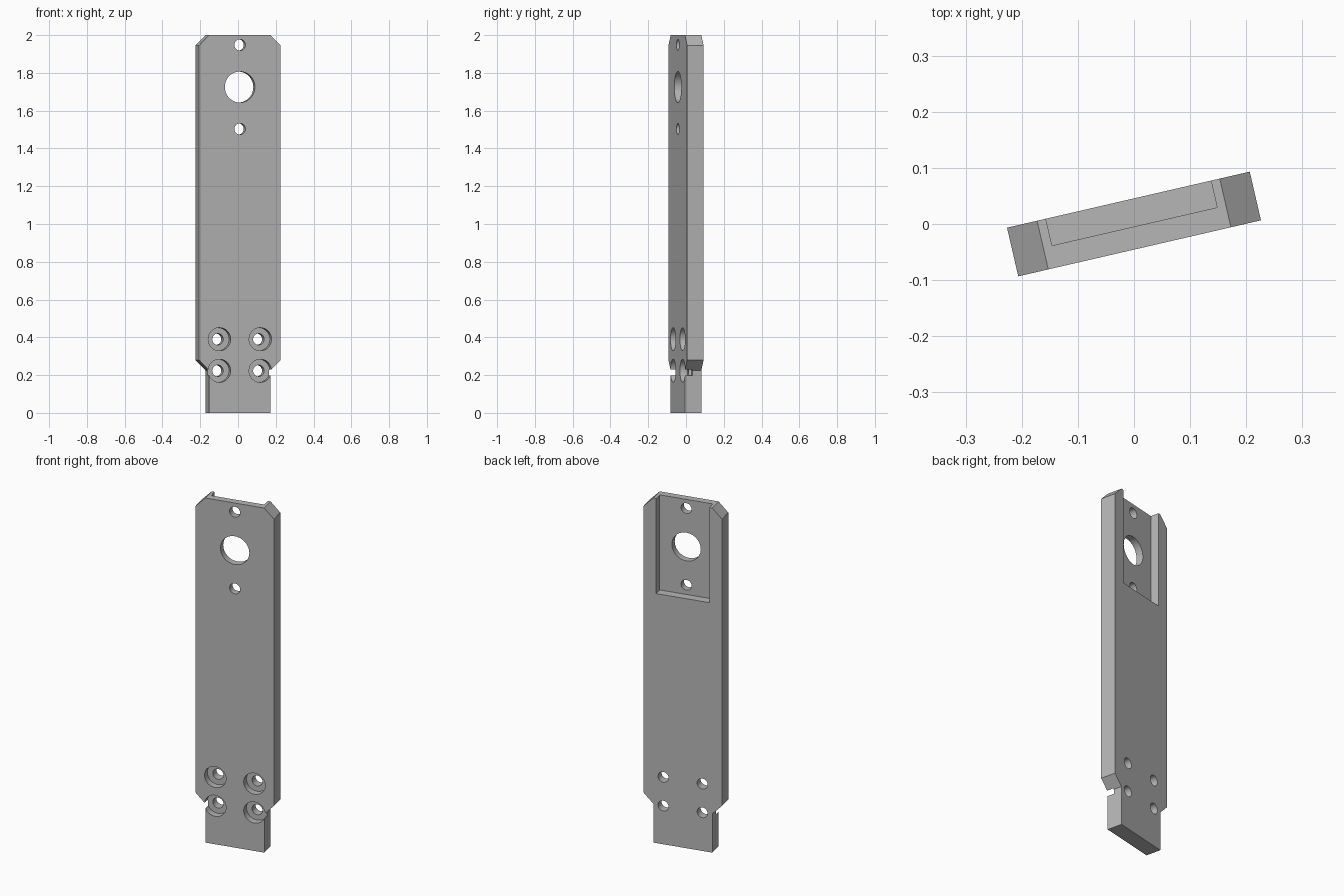
import bpy
import bmesh
import math
from mathutils import Matrix

if "Cube" in bpy.data.objects:
    bpy.data.objects.remove(bpy.data.objects["Cube"], do_unlink=True)

HALF_W, NECK, HALF_T = 0.222, 0.167, 0.0445
FLOOR = -0.0045        # depth of the rear pocket floor
BORE_DEPTH = 0.04

grey = bpy.data.materials.new("plain grey")
grey.use_nodes = True
colour = (0.47, 0.47, 0.47, 1)
grey.diffuse_color = colour
grey.node_tree.nodes["Principled BSDF"].inputs["Base Color"].default_value = colour


def make_object(name, bm):
    bmesh.ops.recalc_face_normals(bm, faces=bm.faces)
    mesh = bpy.data.meshes.new(name)
    bm.to_mesh(mesh)
    bm.free()
    mesh.materials.append(grey)
    obj = bpy.data.objects.new(name, mesh)
    bpy.context.collection.objects.link(obj)
    return obj


def cut(target, cutter):
    cutter.hide_render = True
    mod = target.modifiers.new("cut", 'BOOLEAN')
    mod.operation = 'DIFFERENCE'
    mod.solver = 'EXACT'
    mod.object = cutter
    bpy.context.view_layer.objects.active = target
    bpy.ops.object.modifier_apply(modifier=mod.name)
    bpy.data.objects.remove(cutter, do_unlink=True)


def drill(target, x, z, radius, y0=-0.2, y1=0.2):
    bm = bmesh.new()
    place = Matrix.Translation((x, (y0 + y1) / 2, z)) @ Matrix.Rotation(math.pi / 2, 4, 'X')
    bmesh.ops.create_cone(bm, cap_ends=True, segments=48, radius1=radius,
                          radius2=radius, depth=y1 - y0, matrix=place)
    cut(target, make_object("drill", bm))


# Plate outline: narrow foot, chamfered shoulders and top corners
right = [(NECK, 0), (NECK, 0.225), (HALF_W, 0.28), (HALF_W, 1.945), (NECK, 2)]
outline = right + [(-x, z) for x, z in reversed(right)]
bm = bmesh.new()
face = bm.faces.new([bm.verts.new((x, -HALF_T, z)) for x, z in outline])
extruded = bmesh.ops.extrude_face_region(bm, geom=[face])
for v in extruded["geom"]:
    if isinstance(v, bmesh.types.BMVert):
        v.co.y = HALF_T
plate = make_object("mounting_plate", bm)

# Rear pocket, open at the top
bm = bmesh.new()
bottom, top, back = 1.448, 2.2, 0.2
place = (Matrix.Translation((0, (FLOOR + back) / 2, (bottom + top) / 2))
         @ Matrix.Diagonal((0.302, back - FLOOR, top - bottom, 1)))
bmesh.ops.create_cube(bm, size=1, matrix=place)
cut(plate, make_object("pocket", bm))

# Central hole with two small holes
drill(plate, 0, 1.725, 0.082)
for z in (1.503, 1.948):
    drill(plate, 0, z, 0.03)

# Four counterbored screw holes near the foot
for x in (-0.111, 0.111):
    for z in (0.223, 0.39):
        drill(plate, x, z, 0.061, -0.2, -HALF_T + BORE_DEPTH)
        drill(plate, x, z, 0.03)

# Turn the plate about the vertical axis and smooth the bores
plate.data.transform(Matrix.Rotation(math.radians(13), 4, 'Z'))
bpy.ops.object.select_all(action='DESELECT')
plate.select_set(True)
bpy.context.view_layer.objects.active = plate
bpy.ops.object.shade_smooth_by_angle(angle=math.radians(30))
